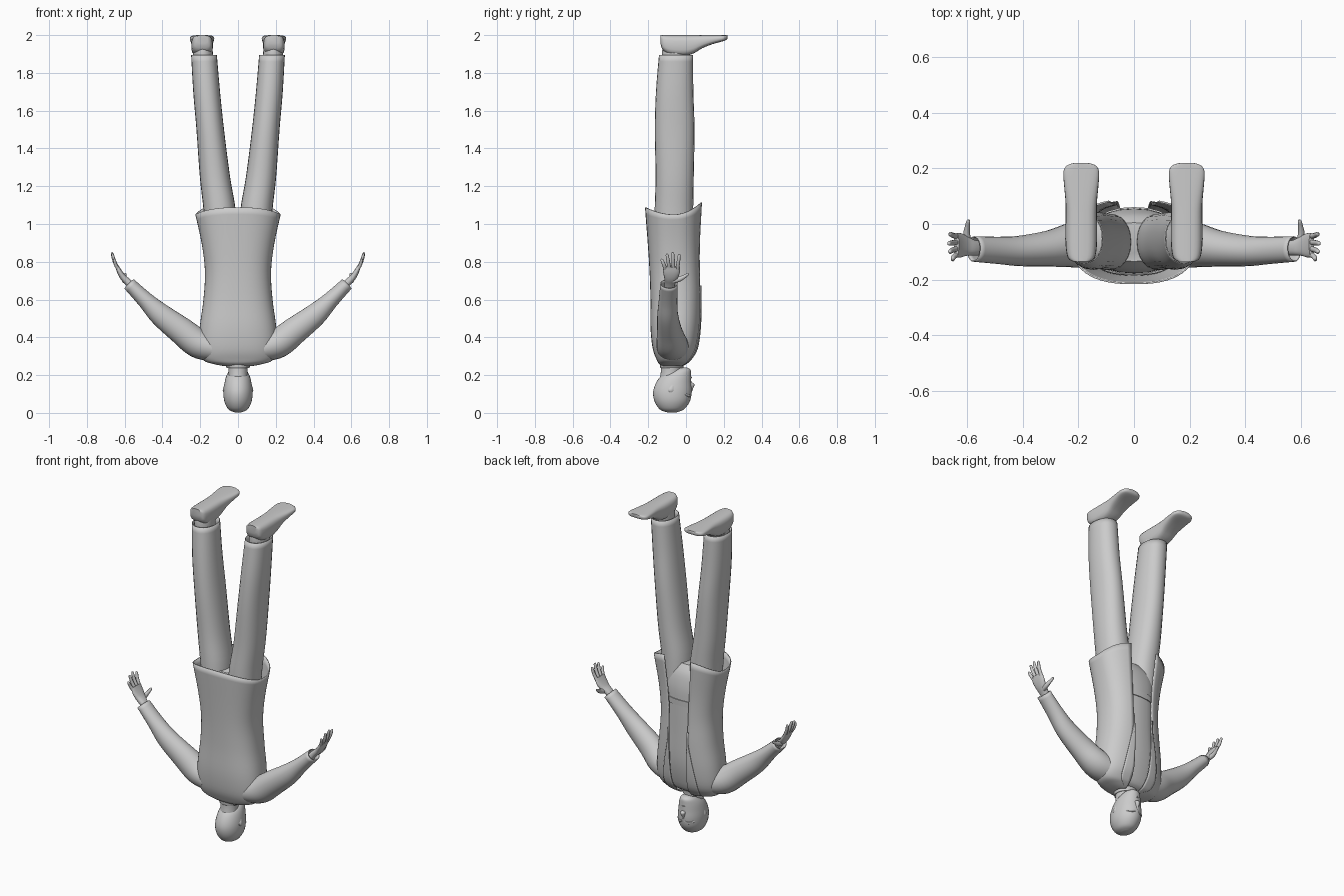
import bpy, bmesh, math
from mathutils import Vector

def spline(rows, sub):
    """Catmull-Rom interpolation of number rows"""
    out, n = [], len(rows)
    for i in range(n - 1):
        p = [rows[max(0, min(n - 1, i + k))] for k in (-1, 0, 1, 2)]
        for s in range(sub):
            t = s / sub
            out.append([b + .5 * t * (c - a + t * (2*a - 5*b + 4*c - d + t * (3*(b - c) + d - a)))
                        for a, b, c, d in zip(*p)])
    return out + [list(rows[-1])]

def spow(v, e):
    return math.copysign(abs(v) ** e, v)

def make(name, grid, closed=True, caps=(True, True), mirror=False, thick=0, angle=40):
    bm = bmesh.new()
    rows = [[bm.verts.new(p) for p in r] for r in grid]
    n = len(rows[0])
    for a, b in zip(rows, rows[1:]):
        for j in range(n if closed else n - 1):
            k = (j + 1) % n
            bm.faces.new((a[j], a[k], b[k], b[j]))
    if closed:
        for use, r in zip(caps, (rows[0], rows[-1])):
            if use:
                bm.faces.new(r)
    bmesh.ops.recalc_face_normals(bm, faces=bm.faces)
    me = bpy.data.meshes.new(name)
    bm.to_mesh(me)
    bm.free()
    ob = bpy.data.objects.new(name, me)
    bpy.context.collection.objects.link(ob)
    if thick:
        m = ob.modifiers.new("thickness", 'SOLIDIFY')
        m.thickness, m.offset = thick, 0
    if mirror:
        ob.modifiers.new("mirror", 'MIRROR')
    bpy.ops.object.select_all(action='DESELECT')
    ob.select_set(True)
    bpy.context.view_layer.objects.active = ob
    bpy.ops.object.shade_smooth_by_angle(angle=math.radians(angle))
    return ob

def loft(name, rings, axis=None, ref=(0, 1, 0), n=24, sub=4, e=2.0, **kw):
    """rings: x, y, z, radius across, radius along ref"""
    rings = spline(rings, sub)
    cs = [Vector(r[:3]) for r in rings]
    grid = []
    for i, r in enumerate(rings):
        t = Vector(axis) if axis else cs[min(i + 1, len(cs) - 1)] - cs[max(i - 1, 0)]
        t.normalize()
        v = Vector(ref)
        v = (v - t * v.dot(t)).normalized()
        u = v.cross(t)
        grid.append([cs[i] + u * r[3] * spow(math.cos(a), 2/e) + v * r[4] * spow(math.sin(a), 2/e)
                     for a in (2 * math.pi * j / n for j in range(n))])
    return make(name, grid, **kw)

Z = (0, 0, 1)

# Head, neck and shirt collar (the figure is upside down, face towards +y)
loft("head", [(0, -.075, .003, .018, .025), (0, -.075, .018, .05, .063), (0, -.073, .06, .072, .093),
              (0, -.072, .11, .077, .102), (0, -.065, .16, .071, .093), (0, -.05, .2, .06, .077),
              (0, -.025, .228, .042, .049), (0, -.015, .24, .02, .022)], axis=Z, n=32)
loft("neck", [(0, -.085, .14, .054, .06), (0, -.08, .22, .05, .053), (0, -.075, .3, .06, .06)], axis=Z)
loft("shirt_collar", [(0, -.075, .238, .058, .058), (0, -.075, .262, .066, .06), (0, -.07, .3, .085, .065)],
     axis=Z, caps=(False, False), thick=.006)

# Face details
loft("nose", [(0, .02, .1, .006, .008), (0, .026, .125, .009, .01), (0, .03, .15, .015, .015),
              (0, .024, .16, .01, .01)], axis=Z, n=12)
loft("mouth", [(-.026, .012, .19, .002, .004), (0, .023, .187, .006, .008), (.026, .012, .19, .002, .004)],
     axis=(1, 0, 0), n=10)
loft("brow", [(.01, .026, .098, .004, .006), (.032, .02, .09, .005, .007), (.056, -.004, .098, .003, .006)], n=8,
     ref=Z, mirror=True)
loft("ear", [(.066, -.075, .1, .004, .008), (.073, -.08, .12, .008, .016), (.068, -.07, .15, .004, .008)],
     axis=Z, n=10, mirror=True)

# Jacket shell: z, half width, back y, front y, half front gap
shell = spline([(.25, .07, -.12, -.02, .04), (.262, .13, -.14, .0, .045), (.282, .182, -.152, .022, .05),
                (.34, .203, -.173, .056, .055), (.45, .2, -.185, .073, .06), (.6, .18, -.185, .078, .062),
                (.75, .172, -.19, .075, .064), (.9, .19, -.2, .076, .072), (1.05, .223, -.214, .088, .09)], 4)
E = 2.5

def shell_row(r, f0, f1, n, off=0):
    z, w, yb, yf, gap = r
    a0 = math.asin((gap / w) ** (E / 2))
    row = []
    for j in range(n + 1):
        a = a0 + (2 * math.pi - 2 * a0) * (f0 + (f1 - f0) * j / n)
        s, c = spow(math.sin(a), 2/E), spow(math.cos(a), 2/E)
        drop = max(0, (z - .75) / .3) ** 3 * (.07 if c > 0 else .038) * c * c
        row.append(Vector(((w + off) * s, (yb + yf) / 2 + ((yf - yb) / 2 + off) * c, z + drop)))
    return row

make("jacket", [shell_row(r, 0, 1, 48) for r in shell], closed=False, thick=.006)
lapel = [r for r in shell if .25 <= r[0] < .68]
make("lapel", [shell_row(r, -.004, .05 * math.sin(math.pi * min(1, .12 + i / len(lapel))) + .004, 5, .006)
               for i, r in enumerate(lapel)], closed=False, thick=.004, mirror=True)

# Shirt, belt and trousers
loft("shirt", [(0, -.07, .265, .1, .055), (0, -.065, .3, .16, .085), (0, -.06, .45, .175, .112),
               (0, -.06, .65, .155, .115), (0, -.06, .85, .155, .115)], axis=Z, e=2.4)
loft("belt", [(0, -.06, .815, .16, .12), (0, -.06, .85, .162, .121)], axis=Z, e=2.4, sub=1)
loft("trouser_seat", [(0, -.06, .84, .158, .117), (0, -.062, .92, .17, .115), (0, -.065, 1.0, .165, .1),
                      (0, -.065, 1.05, .1, .07)], axis=Z, e=2.3)
loft("trouser_leg", [(.088, -.065, .9, .08, .1), (.097, -.064, 1.07, .083, .1), (.122, -.06, 1.25, .078, .099),
                     (.147, -.06, 1.5, .071, .103), (.166, -.06, 1.7, .069, .097), (.18, -.053, 1.895, .066, .088)],
     axis=Z, e=2.2, caps=(True, False), mirror=True, thick=.004)

# Shoes, soles up
loft("ankle", [(.183, -.06, 1.8, .05, .06), (.186, -.055, 1.9, .053, .072), (.187, -.05, 1.95, .05, .07)],
     axis=Z, mirror=True)
shoe = [(-.135, .03, 1.955), (-.122, .048, 1.92), (-.08, .056, 1.895), (-.01, .057, 1.89), (.04, .056, 1.903),
        (.085, .057, 1.93), (.14, .062, 1.952), (.19, .064, 1.966), (.212, .05, 1.974), (.22, .025, 1.982)]
loft("shoe", [(.19, y, (2 + z) / 2, w, (2 - z) / 2) for y, w, z in shoe],
     axis=(0, 1, 0), ref=Z, e=3.2, sub=3, mirror=True)

# Sleeves
loft("sleeve", [(.14, -.07, .345, .07, .085), (.215, -.075, .37, .076, .08), (.3, -.088, .435, .07, .064),
                (.41, -.097, .52, .058, .053), (.49, -.095, .597, .042, .047), (.577, -.09, .683, .033, .044)],
     mirror=True, caps=(True, False), thick=.004)

# Hands
loft("palm", [(.55, -.088, .655, .02, .027), (.58, -.085, .69, .019, .028), (.606, -.08, .715, .017, .036),
              (.626, -.077, .745, .014, .044), (.64, -.076, .775, .01, .043)], e=2.4, mirror=True)
for nm, y0, y1, x1, z1 in (("little_finger", -.109, -.127, .655, .815), ("ring_finger", -.088, -.1, .665, .842),
                           ("middle_finger", -.066, -.07, .668, .85), ("index_finger", -.045, -.036, .664, .84)):
    xm, ym, zm = (.637 + x1) / 2 + .003, (y0 + y1) / 2, (.76 + z1) / 2
    loft(nm, [(.635, y0, .76, .009, .01), (xm, ym, zm, .009, .0095), (x1 - .002, y1, z1 - .007, .007, .008),
              (x1, y1, z1, .003, .003)], n=10, sub=3, mirror=True)
loft("thumb", [(.598, -.07, .698, .014, .014), (.603, -.035, .708, .012, .014), (.6, -.008, .722, .009, .01),
               (.597, .01, .734, .007, .007), (.596, .015, .737, .003, .003)], ref=Z, n=10, sub=3, mirror=True)
